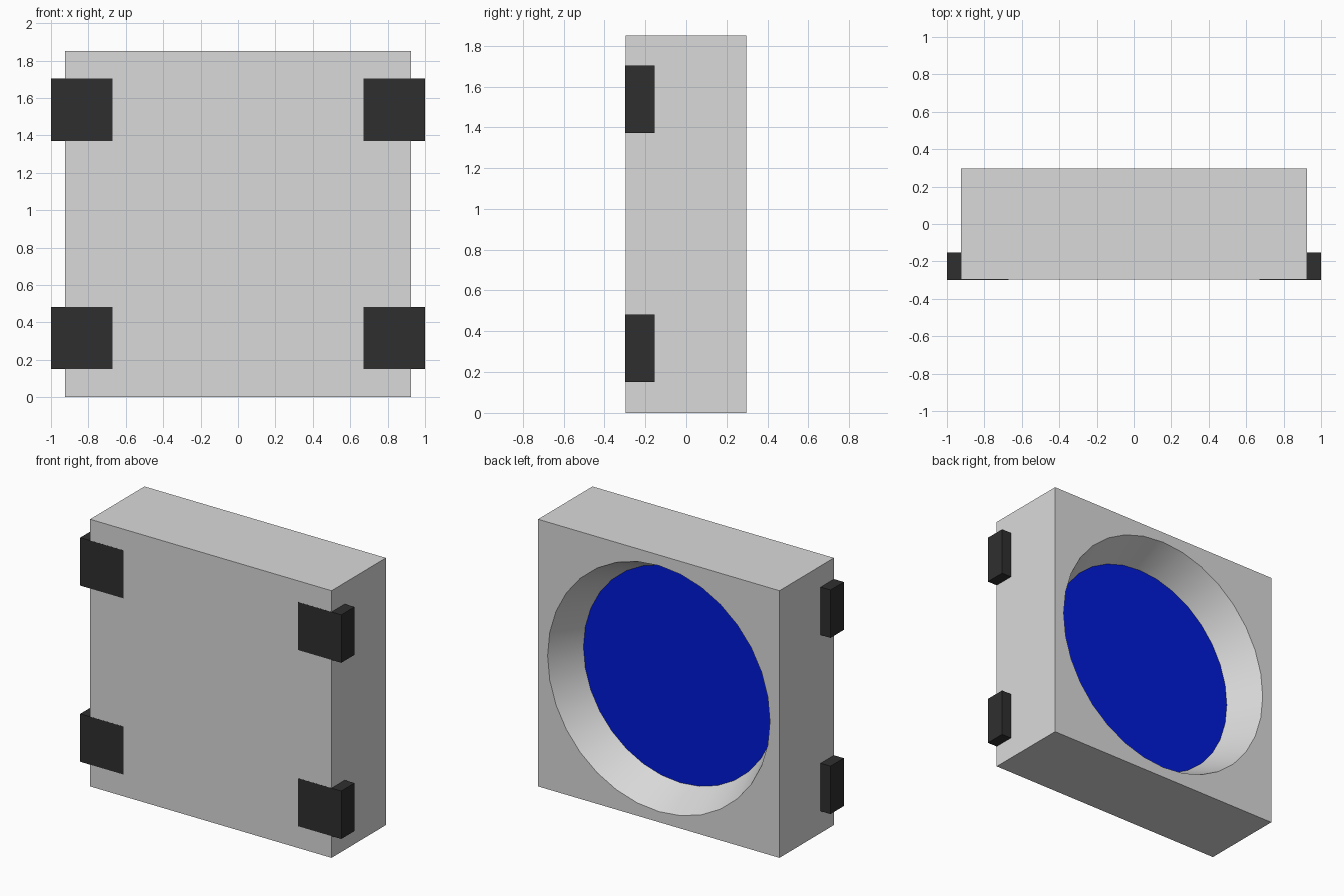
import bpy, bmesh, math
from mathutils import Matrix

cube = bpy.data.objects.get("Cube")
if cube:
    bpy.data.objects.remove(cube, do_unlink=True)

WIDTH, DEPTH, HEIGHT = 1.85, 0.595, 1.85
RIM, FLOOR, RECESS = 0.852, 0.742, 0.235
SEGMENTS = 32


def material(name, color):
    mat = bpy.data.materials.new(name)
    mat.use_nodes = True
    mat.diffuse_color = (*color, 1)
    mat.node_tree.nodes["Principled BSDF"].inputs["Base Color"].default_value = (*color, 1)
    return mat


grey = material("housing grey", (0.7, 0.7, 0.7))
blue = material("panel blue", (0.0, 0.01, 0.67))
black = material("bracket black", (0.028, 0.028, 0.028))


def add_object(name, bm, mats):
    mesh = bpy.data.meshes.new(name)
    bm.to_mesh(mesh)
    bm.free()
    for mat in mats:
        mesh.materials.append(mat)
    obj = bpy.data.objects.new(name, mesh)
    bpy.context.collection.objects.link(obj)
    return obj


def box(size, center):
    bm = bmesh.new()
    bmesh.ops.create_cube(bm, size=1, matrix=Matrix.Translation(center) @ Matrix.Diagonal((*size, 1)))
    return bm


# Housing: a box whose back is opened into a tapered round recess
bm = box((WIDTH, DEPTH, HEIGHT), (0, 0, HEIGHT / 2))
bm.normal_update()
back = next(f for f in bm.faces if f.normal.y > 0.9)
outline = list(back.edges)
bmesh.ops.delete(bm, geom=[back], context='FACES_ONLY')
place = Matrix.Translation((0, DEPTH / 2, HEIGHT / 2)) @ Matrix.Rotation(math.pi / 2, 4, 'X')
ring = bmesh.ops.create_circle(bm, segments=SEGMENTS, radius=RIM, matrix=place)["verts"]
rim_edges = list({e for v in ring for e in v.link_edges})
bmesh.ops.triangle_fill(bm, edges=outline + rim_edges, use_beauty=True)

# Slope the recess wall inwards, then close it with the blue panel
walls = bmesh.ops.extrude_edge_only(bm, edges=rim_edges)["geom"]
inner = [g for g in walls if isinstance(g, bmesh.types.BMVert)]
for v in inner:
    v.co.x *= FLOOR / RIM
    v.co.z = HEIGHT / 2 + (v.co.z - HEIGHT / 2) * FLOOR / RIM
    v.co.y -= RECESS
inner_edges = [e for e in bm.edges if e.verts[0] in inner and e.verts[1] in inner]
panel = bmesh.ops.contextual_create(bm, geom=inner_edges)["faces"]
bmesh.ops.recalc_face_normals(bm, faces=bm.faces)
for f in panel:
    f.material_index = 1
housing = add_object("housing", bm, [grey, blue])
bpy.ops.object.select_all(action='DESELECT')
housing.select_set(True)
bpy.context.view_layer.objects.active = housing
bpy.ops.object.shade_smooth_by_angle(angle=math.radians(30))

# Four corner brackets, set a hair proud of the front
for side, x in (("left", 0.835), ("right", -0.835)):
    for level, z in (("lower", 0.317), ("upper", 1.537)):
        add_object(f"{level}_{side}_bracket", box((0.33, 0.145, 0.332), (x, -0.2257, z)), [black])
